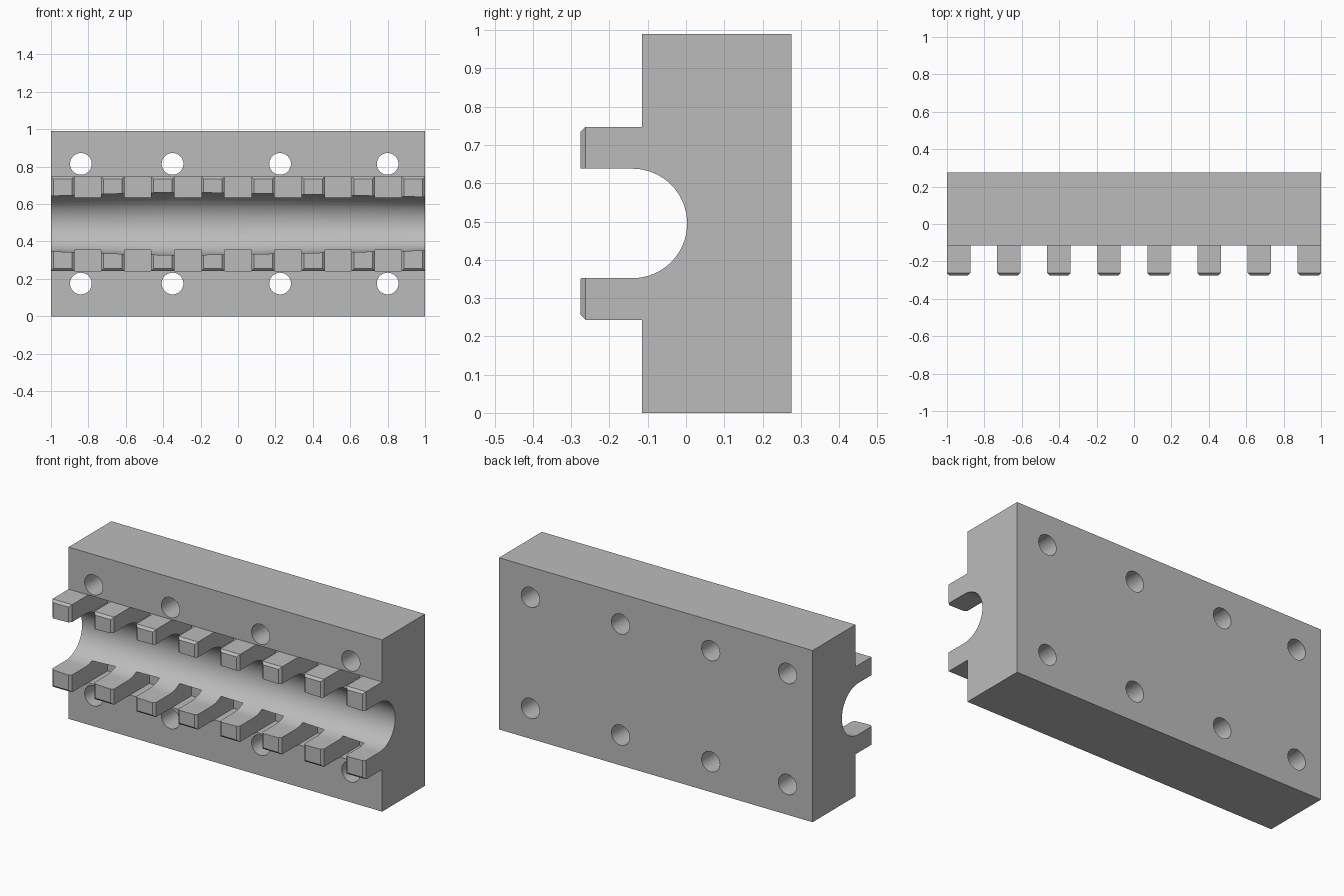
import bpy, bmesh, math

if "Cube" in bpy.data.objects:
    bpy.data.objects.remove(bpy.data.objects["Cube"], do_unlink=True)

grey = bpy.data.materials.new("machined_grey")
grey.use_nodes = True
colour = (0.5, 0.5, 0.5, 1)
grey.diffuse_color = colour
grey.node_tree.nodes["Principled BSDF"].inputs["Base Color"].default_value = colour

MID = 0.495                      # height of the channel axis
FRONT, BACK = -0.115, 0.275      # block faces
TIP, FLOOR = -0.275, 0.06        # tooth tip and pocket floor
INNER, OUTER = 0.14, 0.2525      # tooth distance from the channel axis


def loft(name, rings):
    """Closed solid through a series of matching rings."""
    bm = bmesh.new()
    loops = [[bm.verts.new(p) for p in ring] for ring in rings]
    n = len(loops[0])
    for a, b in zip(loops, loops[1:]):
        for i in range(n):
            j = (i + 1) % n
            bm.faces.new((a[i], a[j], b[j], b[i]))
    bm.faces.new(loops[0])
    bm.faces.new(loops[-1])
    bmesh.ops.recalc_face_normals(bm, faces=bm.faces)
    mesh = bpy.data.meshes.new(name)
    bm.to_mesh(mesh)
    bm.free()
    mesh.materials.append(grey)
    obj = bpy.data.objects.new(name, mesh)
    bpy.context.collection.objects.link(obj)
    return obj


def rect(x0, x1, y, z0, z1):
    return [(x0, y, z0), (x1, y, z0), (x1, y, z1), (x0, y, z1)]


def box(name, x0, x1, y0, y1, z0, z1):
    return loft(name, [rect(x0, x1, y, z0, z1) for y in (y0, y1)])


def activate(obj):
    bpy.ops.object.select_all(action='DESELECT')
    obj.select_set(True)
    bpy.context.view_layer.objects.active = obj


def cut(target, cutter):
    activate(target)
    mod = target.modifiers.new("cut", 'BOOLEAN')
    mod.operation = 'DIFFERENCE'
    mod.solver = 'EXACT'
    mod.object = cutter
    bpy.ops.object.modifier_apply(modifier=mod.name)


def channel_ring(x, r):
    """U-shaped section, open towards the front."""
    ring = [(x, -0.4, MID - r)]
    for i in range(33):
        a = math.pi * (i / 32 - 0.5)
        ring.append((x, -0.14 + r * math.cos(a), MID + r * math.sin(a)))
    return ring + [(x, -0.4, MID + r)]


# channel cutter, widest left of the middle
stations = [(-1.1, 0.145), (-1, 0.148), (-0.6, 0.162), (-0.35, 0.168),
            (0, 0.164), (0.5, 0.154), (1, 0.143), (1.1, 0.141)]
channel = loft("channel_cutter", [channel_ring(x, r) for x, r in stations])
channel.hide_render = True

# main block, slotted, bored and hollowed
block = box("clamp_block", -1, 1, FRONT, BACK, 0, 0.99)
cutters = []
for s in (-1, 1):
    z0, z1 = sorted((MID + s * INNER, MID + s * OUTER))
    cutters.append(box("slot_cutter", -1.1, 1.1, -0.4, FLOOR, z0, z1))
    for x in (-0.84, -0.35, 0.225, 0.8):
        bpy.ops.mesh.primitive_cylinder_add(
            vertices=48, radius=0.058, depth=2,
            location=(x, 0, MID + s * 0.32), rotation=(math.pi / 2, 0, 0))
        hole = bpy.context.object
        hole.data.materials.append(grey)
        cutters.append(hole)
for c in cutters + [channel]:
    cut(block, c)

# two rows of interlocking teeth, chamfered at the tip
parts = [block]
W, C = 0.125, 0.013
for s, row in ((-1, "lower"), (1, "upper")):
    zi, zo = MID + s * INNER, MID + s * OUTER
    for i in range(8):
        x0 = -1 + i * (2 - W) / 7
        x1 = x0 + W
        tooth = loft(f"{row}_tooth_{i + 1}", [
            rect(x0, x1, FLOOR, zi, zo),
            rect(x0, x1, TIP + C, zi, zo),
            rect(x0 + C, x1 - C, TIP, zi, zo - s * C)])
        cut(tooth, channel)
        parts.append(tooth)

for c in cutters + [channel]:
    bpy.data.objects.remove(c, do_unlink=True)
for p in parts:
    activate(p)
    bpy.ops.object.shade_smooth_by_angle(angle=math.radians(25))
